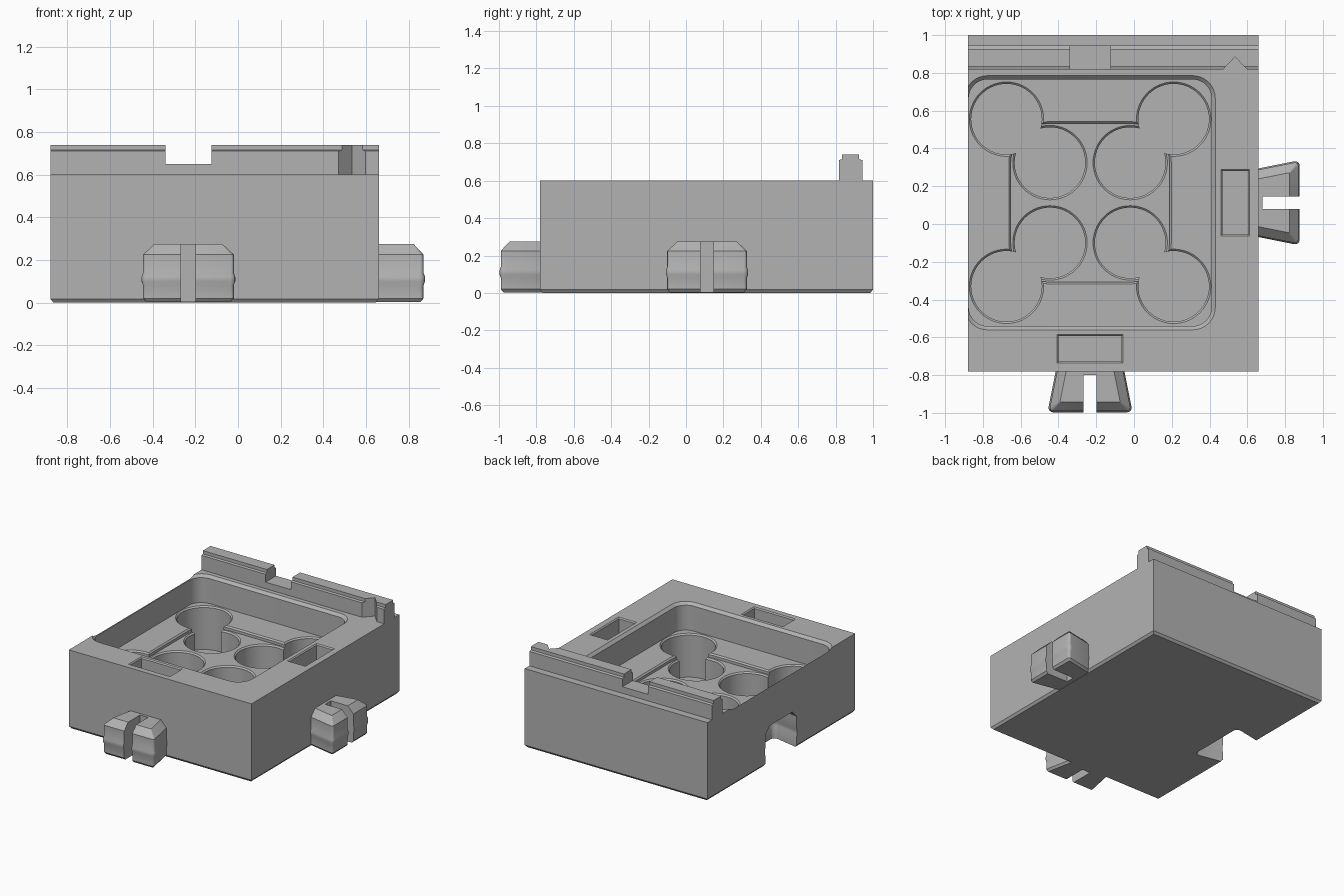
import bpy
import bmesh
import math
from mathutils import Vector

cube = bpy.data.objects.get("Cube")
if cube:
    bpy.data.objects.remove(cube, do_unlink=True)

grey = bpy.data.materials.new("plain grey")
grey.use_nodes = True
COLOR = (0.45, 0.45, 0.45, 1)
grey.diffuse_color = COLOR
grey.node_tree.nodes["Principled BSDF"].inputs["Base Color"].default_value = COLOR

CX, CY = -0.2325, 0.1125          # centre of the tray
LEFT, RIGHT, FRONT, BACK = -0.88, 0.66, -0.78, 1.0
TOP = 0.6


# ---- helpers -------------------------------------------------------------
def rect(x0, x1, y0, y1):
    return [(x0, y0), (x1, y0), (x1, y1), (x0, y1)]


def circle(x, y, r, n=56):
    return [(x + r * math.cos(math.tau * i / n), y + r * math.sin(math.tau * i / n))
            for i in range(n)]


def outline(points, inset, radius, steps=8):
    """Inset a convex outline and round its corners."""
    pts = [Vector(p) for p in points]
    n = len(pts)
    if sum(pts[i - 1].cross(pts[i]) for i in range(n)) < 0:
        pts.reverse()
    result = []
    for i in range(n):
        p = pts[i]
        a = (pts[i - 1] - p).normalized()
        b = (pts[(i + 1) % n] - p).normalized()
        half = a.angle(b) / 2
        bis = (a + b).normalized()
        p = p + bis * (inset / math.sin(half))
        if not radius:
            result.append(p)
            continue
        r = max(radius - inset, 0.004)
        c = p + bis * (r / math.sin(half))
        t = r / math.tan(half)
        v0, v1 = p + a * t - c, p + b * t - c
        ang = math.pi - 2 * half
        for k in range(steps + 1):
            f = k / steps
            result.append(c + (v0 * math.sin((1 - f) * ang) + v1 * math.sin(f * ang))
                          / math.sin(ang))
    return result


def make(name, bm):
    bmesh.ops.recalc_face_normals(bm, faces=bm.faces)
    mesh = bpy.data.meshes.new(name)
    bm.to_mesh(mesh)
    bm.free()
    mesh.materials.append(grey)
    ob = bpy.data.objects.new(name, mesh)
    bpy.context.collection.objects.link(ob)
    return ob


def loft(name, points, levels, radius=0, steps=8):
    """Stack one outline through (z, inset) levels."""
    bm = bmesh.new()
    rings = [[bm.verts.new((p.x, p.y, z)) for p in outline(points, d, radius, steps)]
             for z, d in levels]
    for low, high in zip(rings, rings[1:]):
        for i in range(len(low)):
            bm.faces.new((low[i - 1], low[i], high[i], high[i - 1]))
    bm.faces.new(rings[0])
    bm.faces.new(rings[-1])
    return make(name, bm)


def cut(target, cutter):
    cutter.hide_render = True
    mod = target.modifiers.new("cut", "BOOLEAN")
    mod.operation = "DIFFERENCE"
    mod.solver = "EXACT"
    mod.object = cutter
    bpy.context.view_layer.objects.active = target
    bpy.ops.object.modifier_apply(modifier=mod.name)
    bpy.data.objects.remove(cutter, do_unlink=True)


def smooth(ob):
    bpy.ops.object.select_all(action="DESELECT")
    ob.select_set(True)
    bpy.context.view_layer.objects.active = ob
    bpy.ops.object.shade_smooth_by_angle(angle=math.radians(25))


# ---- body with a chamfered base -------------------------------------------
body = loft("body", rect(LEFT, RIGHT, FRONT, BACK), [(0, 0.014), (0.018, 0), (TOP, 0)])

# main pocket, its lip breaking through the thin left wall
cut(body, loft("pocket_cutter", rect(CX - 0.663, CX + 0.663, CY - 0.673, CY + 0.673),
               [(0.39, 0.02), (0.58, 0.02), (TOP, 0), (0.7, 0)], 0.12))

# shallow recess around the inner wells
S = 0.43
cut(body, loft("recess_cutter", rect(CX - S, CX + S, CY - S, CY + S),
               [(0.36, 0.01), (0.38, 0.01), (0.39, 0), (0.5, 0)], 0.215))

# eight round wells: four outer, four inner
for reach, rim in ((0.4425, 0.39), (0.2125, 0.36)):
    for sx in (-1, 1):
        for sy in (-1, 1):
            cut(body, loft("well_cutter", circle(CX + sx * reach, CY + sy * reach, 0.197),
                           [(0.06, 0.01), (rim - 0.01, 0.01), (rim, 0), (0.5, 0)]))

# slots in the rim
for box in (rect(0.46, 0.612, CY - 0.175, CY + 0.175),
            rect(CX - 0.175, CX + 0.175, -0.737, -0.585)):
    cut(body, loft("slot_cutter", box,
                   [(0.48, 0.008), (TOP - 0.008, 0.008), (TOP, 0), (0.65, 0)]))


# ---- dovetail connectors and socket ----------------------------------------
def dovetail(place, back):
    """Trapezoid that widens outward, starting 'back' behind the face."""
    slope = 0.2
    return [place(s * (0.183 + slope * v), v)
            for s, v in ((-1, -back), (1, -back), (1, 0.218), (-1, 0.218))]


def to_front(u, v):
    return (CX + u, FRONT - v)


def to_right(u, v):
    return (RIGHT + v, CY + u)


def to_socket(u, v):
    return (LEFT + v, CY + u)


PROFILE = [(0.003, 0.022), (0.02, 0.008), (0.08, 0.008), (0.1, 0.001), (0.12, 0.001),
           (0.14, 0.008), (0.225, 0.008), (0.275, 0.055)]
for name, place in (("front_connector", to_front), ("right_connector", to_right)):
    ob = loft(name, dovetail(place, 0.1), PROFILE, 0.025, 4)
    slit = [place(u, v) for u, v in ((-0.034, 0.02), (0.034, 0.02), (0.034, 0.4), (-0.034, 0.4))]
    cut(ob, loft("slit_cutter", slit, [(-0.1, 0), (0.5, 0)]))
    smooth(ob)

cut(body, loft("socket_cutter", dovetail(to_socket, 0.1),
               [(-0.05, -0.006), (0.08, -0.006), (0.1, -0.012), (0.12, -0.012),
                (0.14, -0.006), (0.235, -0.006), (0.29, 0.045)], 0.025, 4))
smooth(body)

# ---- rear rail, stepped profile along x -------------------------------------
bm = bmesh.new()
profile = [(0.818, 0.58), (0.944, 0.58), (0.944, 0.71), (0.926, 0.715),
           (0.926, 0.74), (0.834, 0.74), (0.834, 0.715), (0.818, 0.71)]
ends = [[bm.verts.new((x, y, z)) for y, z in profile] for x in (LEFT, RIGHT)]
for i in range(len(profile)):
    bm.faces.new((ends[0][i - 1], ends[0][i], ends[1][i], ends[1][i - 1]))
for end in ends:
    bm.faces.new(end)
rail = make("rear_rail", bm)
cut(rail, loft("gap_cutter", rect(-0.34, -0.125, 0.7, 1.1), [(0.65, 0), (0.9, 0)]))
cut(rail, loft("notch_cutter", [(0.415, 0.758), (0.655, 0.758), (0.535, 0.885)],
               [(TOP, 0), (0.9, 0)]))
